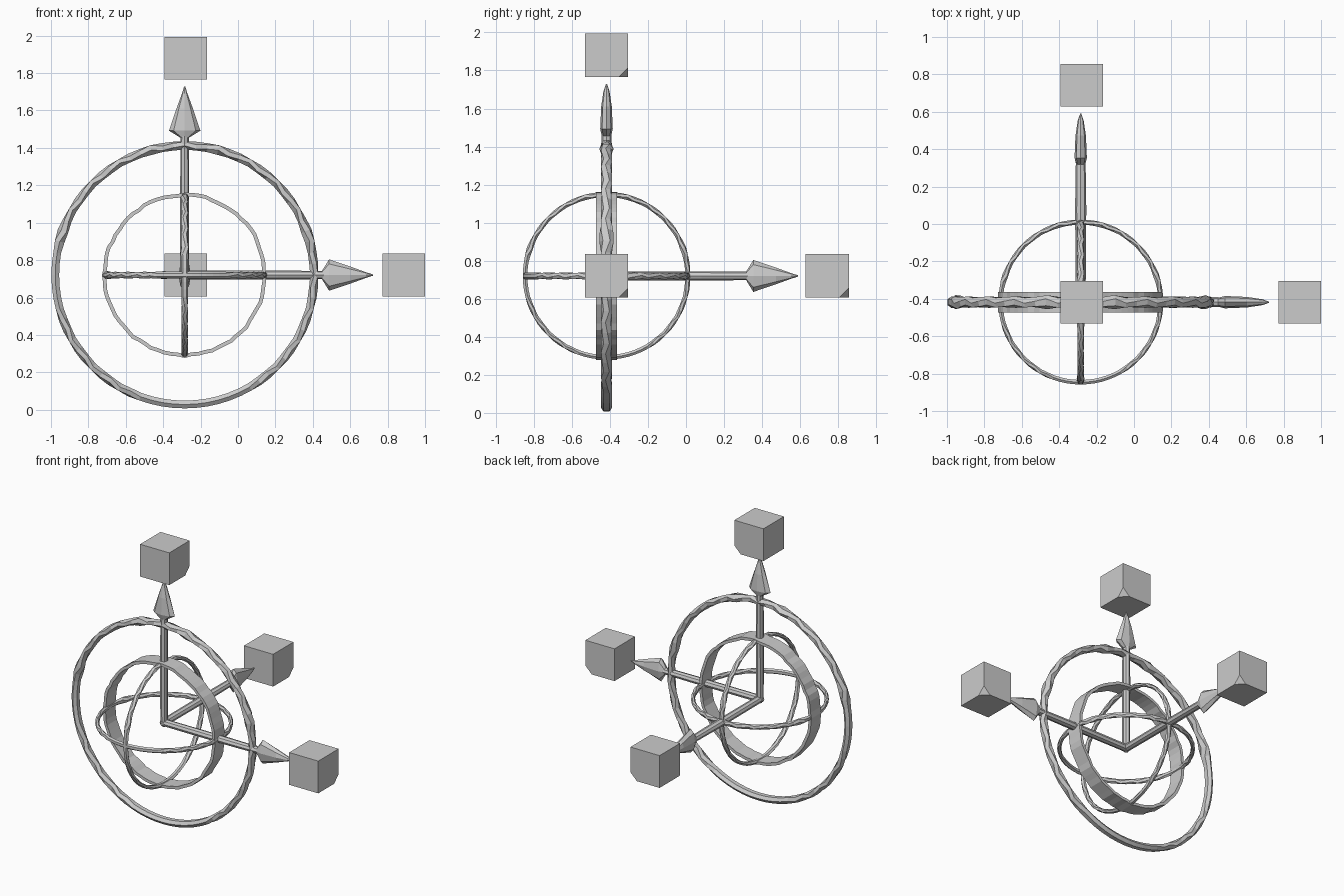
import bpy, bmesh, math, random
from mathutils import Vector

random.seed(4)
default = bpy.data.objects.get("Cube")
if default:
    bpy.data.objects.remove(default, do_unlink=True)

grey = bpy.data.materials.new("light_grey")
grey.use_nodes = True
grey.diffuse_color = (0.6, 0.6, 0.6, 1)
grey.node_tree.nodes["Principled BSDF"].inputs["Base Color"].default_value = (0.6, 0.6, 0.6, 1)

CENTRE = Vector((-0.285, -0.418, 0.72))
X, Y, Z = Vector((1, 0, 0)), Vector((0, 1, 0)), Vector((0, 0, 1))


def finish(bm, name):
    bmesh.ops.recalc_face_normals(bm, faces=bm.faces)
    mesh = bpy.data.meshes.new(name)
    bm.to_mesh(mesh)
    bm.free()
    mesh.materials.append(grey)
    obj = bpy.data.objects.new(name, mesh)
    bpy.context.collection.objects.link(obj)
    return obj


def skin(bm, loops, closed):
    """Bridge equal loops of points with quads; cap the ends or close the ring."""
    rows = [[bm.verts.new(p) for p in loop] for loop in loops]
    count = len(rows[0])
    for r in range(len(rows) if closed else len(rows) - 1):
        a, b = rows[r], rows[(r + 1) % len(rows)]
        for k in range(count):
            j = (k + 1) % count
            bm.faces.new((a[k], a[j], b[j], b[k]))
    if not closed:
        bm.faces.new(rows[0])
        bm.faces.new(rows[-1])


def ring(name, u, v, radius, radial, axial, sides, lump, steps=72):
    """Hand-cut ring in the u-v plane with a rope-like section and four lumps."""
    axis = u.cross(v)
    loops = []
    for i in range(steps):
        angle = math.tau * i / steps
        out = u * math.cos(angle) + v * math.sin(angle)
        degrees = math.degrees(angle)
        near = min(abs(degrees - d) for d in (17, 75, 105, 163))
        size = lump if near < 4 else 1
        plain = 165 < degrees < 195 or 245 < degrees < 295
        if sides == 4:
            # Flat band with an uneven surface
            shift = random.uniform(-0.005, 0.005)
            corners = [(shift + s * radial, t * axial)
                       for s, t in ((1, 1), (-1, 1), (-1, -1), (1, -1))]
        else:
            turn = 0 if plain else (i % 3) * math.tau / sides / 3
            corners = [(math.cos(a) * radial * size, math.sin(a) * axial * size)
                       for a in (turn + math.tau * (k + 0.5) / sides for k in range(sides))]
        loops.append([CENTRE + out * (radius + r) + axis * h for r, h in corners])
    bm = bmesh.new()
    skin(bm, loops, True)
    return finish(bm, name)


def loft(name, along, wide, thin, stations, sides=8):
    """Straight part from (distance, half width, half thickness) stations."""
    bm = bmesh.new()
    angles = [math.tau * k / sides for k in range(sides)]
    skin(bm, [[CENTRE + along * d + wide * w * math.cos(a) + thin * t * math.sin(a)
               for a in angles] for d, w, t in stations], False)
    return finish(bm, name)


def block(name, offset, size=0.228, cut=0.05):
    """Handle cube with one corner cut off."""
    bm = bmesh.new()
    bmesh.ops.create_cube(bm, size=size)
    corner = Vector((1, 1, -1))
    plane = corner * size / 2 - X * cut
    cutting = bmesh.ops.bisect_plane(bm, geom=bm.verts[:] + bm.edges[:] + bm.faces[:],
                                     plane_co=plane, plane_no=corner, clear_outer=True)
    edges = [e for e in cutting["geom_cut"] if isinstance(e, bmesh.types.BMEdge)]
    bmesh.ops.holes_fill(bm, edges=edges)
    bmesh.ops.translate(bm, verts=bm.verts, vec=CENTRE + X * 0.006 + offset)
    return finish(bm, name)


# Rings
ring("outer_ring", X, Z, 0.692, 0.024, 0.03, 6, 1.25)
ring("front_band", X, Z, 0.428, 0.010, 0.055, 4, 1)
ring("flat_ring", X, Y, 0.428, 0.014, 0.018, 6, 1.2)
ring("side_ring", Y, Z, 0.428, 0.014, 0.018, 6, 1.2)

# Axis arrows with flattened heads, and their end cubes
SHAFT = [(-0.025, 0.014, 0.014), (-0.01, 0.024, 0.026), (0.5, 0.024, 0.03), (0.76, 0.022, 0.026)]
HEAD = [(0.735, 0.024, 0.024), (0.772, 0.084, 0.033), (0.89, 0.044, 0.028),
        (0.97, 0.015, 0.016), (1.008, 0.003, 0.003)]
for side, along, wide, thin, reach in (("left", X, Z, Y, 1.165),
                                       ("back", Y, Z, X, 1.16),
                                       ("top", Z, X, Y, 1.16)):
    loft(side + "_shaft", along, wide, thin, SHAFT)
    loft(side + "_arrow_head", along, wide, thin, HEAD)
    block(side + "_cube", along * reach)
